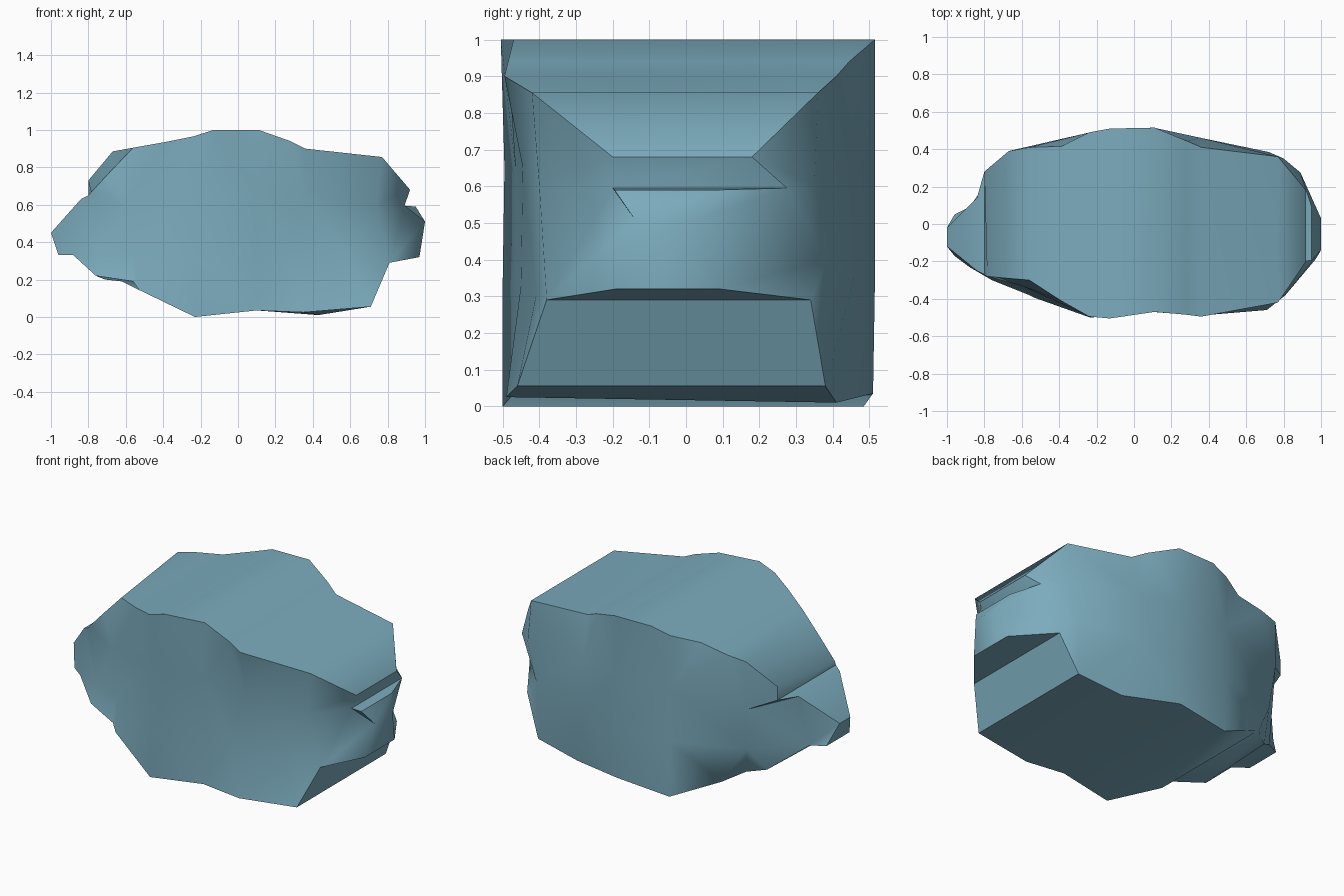
import bpy, bmesh, math
from mathutils import Vector
from mathutils.geometry import delaunay_2d_cdt

if "Cube" in bpy.data.objects:
    bpy.data.objects.remove(bpy.data.objects["Cube"])

stone = bpy.data.materials.new("blue grey stone")
stone.diffuse_color = (0.20, 0.41, 0.51, 1)
stone.use_nodes = True
stone.node_tree.nodes["Principled BSDF"].inputs["Base Color"].default_value = stone.diffuse_color

# outline seen from the front: x, z, front y, back y
OUTLINE = [(-1, .45, -.12, -.02), (-.96, .33, -.17, .05), (-.88, .33, -.23, .09),
           (-.76, .22, -.30, .25), (-.56, .19, -.38, .32), (-.53, .145, -.395, .42),
           (-.23, 0, -.50, .485), (.1, .035, -.47, .51), (.43, .01, -.49, .41),
           (.71, .055, -.46, .38), (.81, .29, -.38, .34), (.97, .32, -.19, .09),
           (1, .51, -.14, .03), (.95, .59, -.195, .09), (.89, .595, -.2, .275),
           (.92, .68, -.2, .18), (.77, .855, -.42, .36), (.36, .9, -.495, .41),
           (.28, .94, -.485, .445), (.11, 1, -.47, .515), (-.13, 1, -.505, .51),
           (-.24, .965, -.495, .49), (-.39, .935, -.41, .415), (-.56, .905, -.30, .41),
           (-.67, .885, -.29, .39), (-.8, .73, -.28, .28), (-.8, .65, -.27, .28),
           (-.84, .63, -.25, .14)]

# places where one end of the outline differs: outline index -> x, z
FRONT_SHIFT = {24: (-.68, .78), 25: (-.785, .667), 8: (.35, .025)}
BACK_SHIFT = {3: (-.71, .20), 4: (-.62, .19)}

# inner points that bend the two broad sides: x, y, z
FRONT_INNER = [(.27, -.45, .33), (.6, -.408, .305), (.36, -.445, .65),
               (.74, -.40, .6), (.105, -.465, .33), (.105, -.465, .65),
               (-.235, -.50, .33), (-.235, -.495, .65),
               (-.56, -.345, .33), (-.74, -.28, .33), (-.6, -.33, .6)]
BACK_INNER = [(.36, .46, .36), (.36, .46, .65), (.72, .385, .4), (.8, .35, .6),
              (.105, .515, .33), (.105, .515, .65),
              (-.235, .49, .33), (-.235, .49, .65),
              (-.65, .36, .35), (-.67, .39, .6)]


def cap(bm, rim, inner):
    """Fill a rim with triangles that pass through the inner points."""
    verts = rim + [bm.verts.new(p) for p in inner]
    n = len(rim)
    flat = [Vector((v.co.x, v.co.z)) for v in verts]
    edges = [(i, (i + 1) % n) for i in range(n)]
    result = delaunay_2d_cdt(flat, edges, [], 1, 1e-5)
    source = [ids[0] for ids in result[3]]
    for f in result[2]:
        bm.faces.new([verts[source[i]] for i in f])


# boulder: two broad faceted sides joined by a band around the outline
bm = bmesh.new()
front, back = [], []
for i, (x, z, yf, yb) in enumerate(OUTLINE):
    fx, fz = FRONT_SHIFT.get(i, (x, z))
    bx, bz = BACK_SHIFT.get(i, (x, z))
    front.append(bm.verts.new((fx, yf, fz)))
    back.append(bm.verts.new((bx, yb, bz)))
for i in range(len(OUTLINE)):
    j = (i + 1) % len(OUTLINE)
    bm.faces.new((front[i], front[j], back[j], back[i]))
cap(bm, front, FRONT_INNER)
cap(bm, back, BACK_INNER)
bmesh.ops.recalc_face_normals(bm, faces=bm.faces)

me = bpy.data.meshes.new("boulder")
bm.to_mesh(me)
bm.free()
me.materials.append(stone)
boulder = bpy.data.objects.new("boulder", me)
bpy.context.collection.objects.link(boulder)
bpy.context.view_layer.objects.active = boulder
boulder.select_set(True)
bpy.ops.object.shade_smooth_by_angle(angle=math.radians(48))
